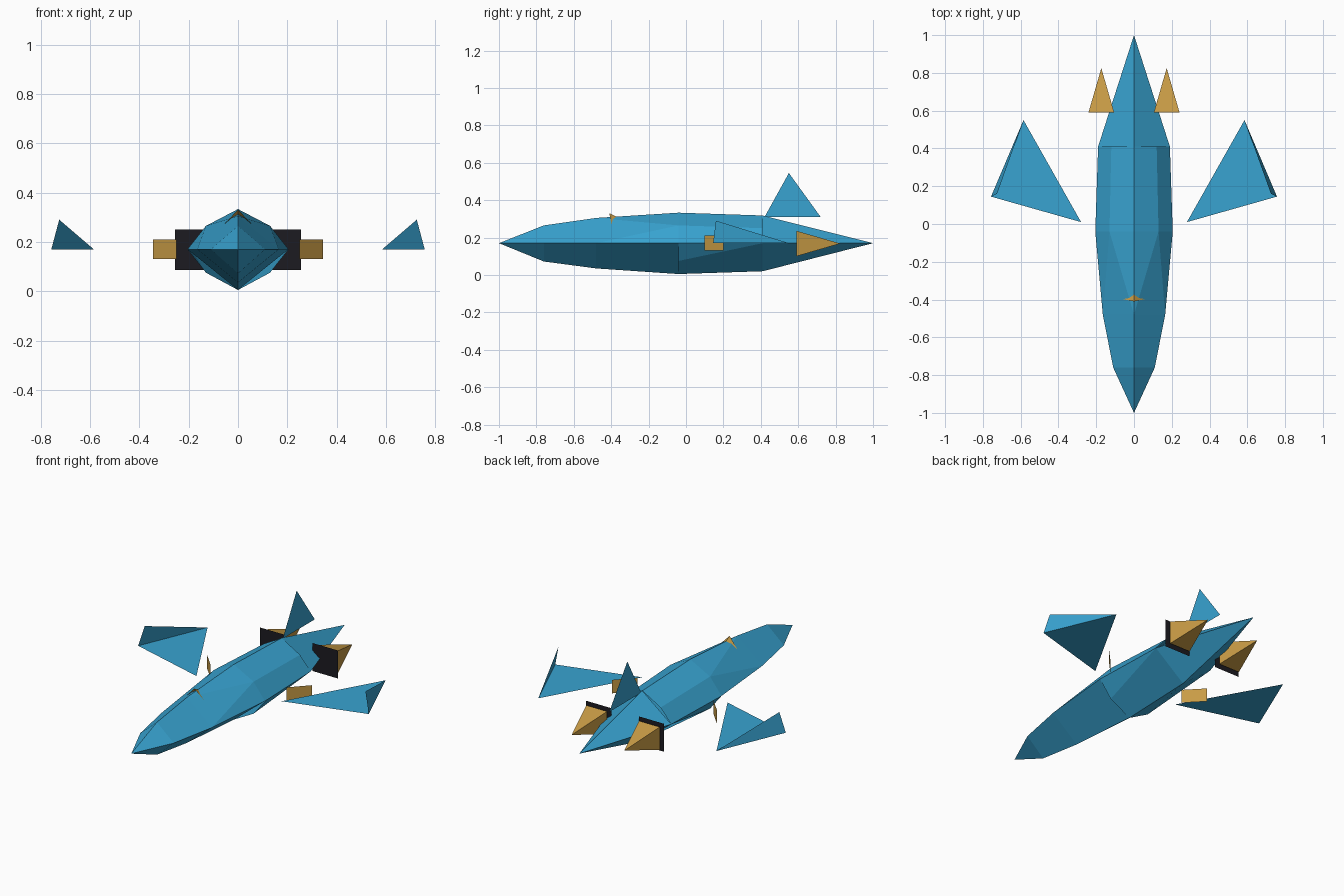
import bpy
from mathutils import Vector

if "Cube" in bpy.data.objects:
    bpy.data.objects.remove(bpy.data.objects["Cube"])


def material(name, color):
    m = bpy.data.materials.new(name)
    m.diffuse_color = (*color, 1)
    m.use_nodes = True
    m.node_tree.nodes["Principled BSDF"].inputs["Base Color"].default_value = m.diffuse_color
    return m


BLUE = material("blue", (0.04, 0.37, 0.64))
GOLD = material("gold", (0.58, 0.33, 0.06))
BLACK = material("black", (0.012, 0.011, 0.015))


def build(name, polys, mat):
    """Make one flat-shaded object from a list of polygons, sharing equal points."""
    index, faces = {}, []
    for poly in polys:
        faces.append([index.setdefault(tuple(p), len(index)) for p in poly])
    mesh = bpy.data.meshes.new(name)
    mesh.from_pydata(list(index), [], faces)
    mesh.materials.append(mat)
    mesh.update()
    ob = bpy.data.objects.new(name, mesh)
    bpy.context.collection.objects.link(ob)
    return ob


def facing(poly, direction):
    """Wind a polygon so its normal follows the direction."""
    a, b, c = (Vector(p) for p in poly[:3])
    return poly if (b - a).cross(c - a).dot(Vector(direction)) > 0 else poly[::-1]


def flip(poly):
    return [(-x, y, z) for x, y, z in poly]


# Hull stations: y, half width, top z, bottom z
MID = 0.17
stations = [(-0.76, 0.11, 0.265, 0.072), (-0.48, 0.165, 0.305, 0.035),
            (-0.04, 0.205, 0.333, 0.005), (0.41, 0.19, 0.318, 0.02)]
tops = [(0, y, t) for y, w, t, b in stations]
sides = [(w, y, MID) for y, w, t, b in stations]
keels = [(0, y, b) for y, w, t, b in stations]
nose, tail = (0, -1, MID), (0, 1, MID)
shoulder = [(0.13, -0.04, 0.265), (0.12, 0.41, 0.25)]
belly = (0.13, -0.04, 0.075)

upper = [[nose, sides[0], tops[0]], [tail, sides[3], tops[3]],
         [tops[0], sides[0], sides[1], tops[1]],
         [tops[1], shoulder[0], tops[2]],
         [tops[1], sides[1], shoulder[0]],
         [sides[1], sides[2], shoulder[0]],
         [tops[2], shoulder[0], shoulder[1], tops[3]],
         [shoulder[0], sides[2], sides[3], shoulder[1]]]
lower = [[nose, sides[0], keels[0]], [tail, sides[3], keels[3]],
         [keels[0], sides[0], sides[1], keels[1]],
         [keels[1], sides[1], sides[2], keels[2]],
         [sides[2], belly, sides[3]]]
half = [facing(p, (1, 0, 1)) for p in upper] + [facing(p, (1, 0, -1)) for p in lower]
# Rear belly panels face inward
half.append(facing([belly, keels[2], keels[3], sides[3]], (-1, 0, 1)))
build("hull", half + [flip(p)[::-1] for p in half], BLUE)

# Tail fin
build("tail_fin", [[(0, 0.42, 0.31), (0, 0.72, 0.31), (0, 0.55, 0.545)]], BLUE)

# Canopy chevron
chevron = [(0, -0.41, 0.33), (0, -0.37, 0.31), (0.095, -0.39, 0.232)]
build("canopy_chevron", [chevron[::-1], flip(chevron)], GOLD)

# Parts repeated on both sides
inner, rear, outer, tip = ((0.28, 0.01, MID), (0.585, 0.55, MID),
                           (0.757, 0.145, MID), (0.725, 0.16, 0.29))
wing = [facing([inner, outer, rear], (0, 0, 1)), facing([outer, rear, tip], (1, 0, 0))]

panel = [facing([(0.25, 0.1, 0.13), (0.345, 0.2, 0.13),
                 (0.345, 0.2, 0.21), (0.25, 0.1, 0.21)], (1, -1, 0))]


def square(y, r):
    return [(0.173 + sx * r, y, 0.168 + sz * r)
            for sx, sz in ((-1, -1), (1, -1), (1, 1), (-1, 1))]


base, apex = square(0.59, 0.068), (0.173, 0.825, 0.168)
flame = [facing([base[i], base[(i + 1) % 4], apex],
                [base[i][k] + base[(i + 1) % 4][k] - 2 * (0.173, 0.59, 0.168)[k]
                 for k in range(3)]) for i in range(4)]
plate = [facing(square(0.57, 0.083), (0, -1, 0))]

for name, polys, mat in (("wing", wing, BLUE), ("side_panel", panel, GOLD),
                         ("engine_cone", flame, GOLD), ("engine_plate", plate, BLACK)):
    build("right_" + name, polys, mat)
    build("left_" + name, [flip(p)[::-1] for p in polys], mat)
